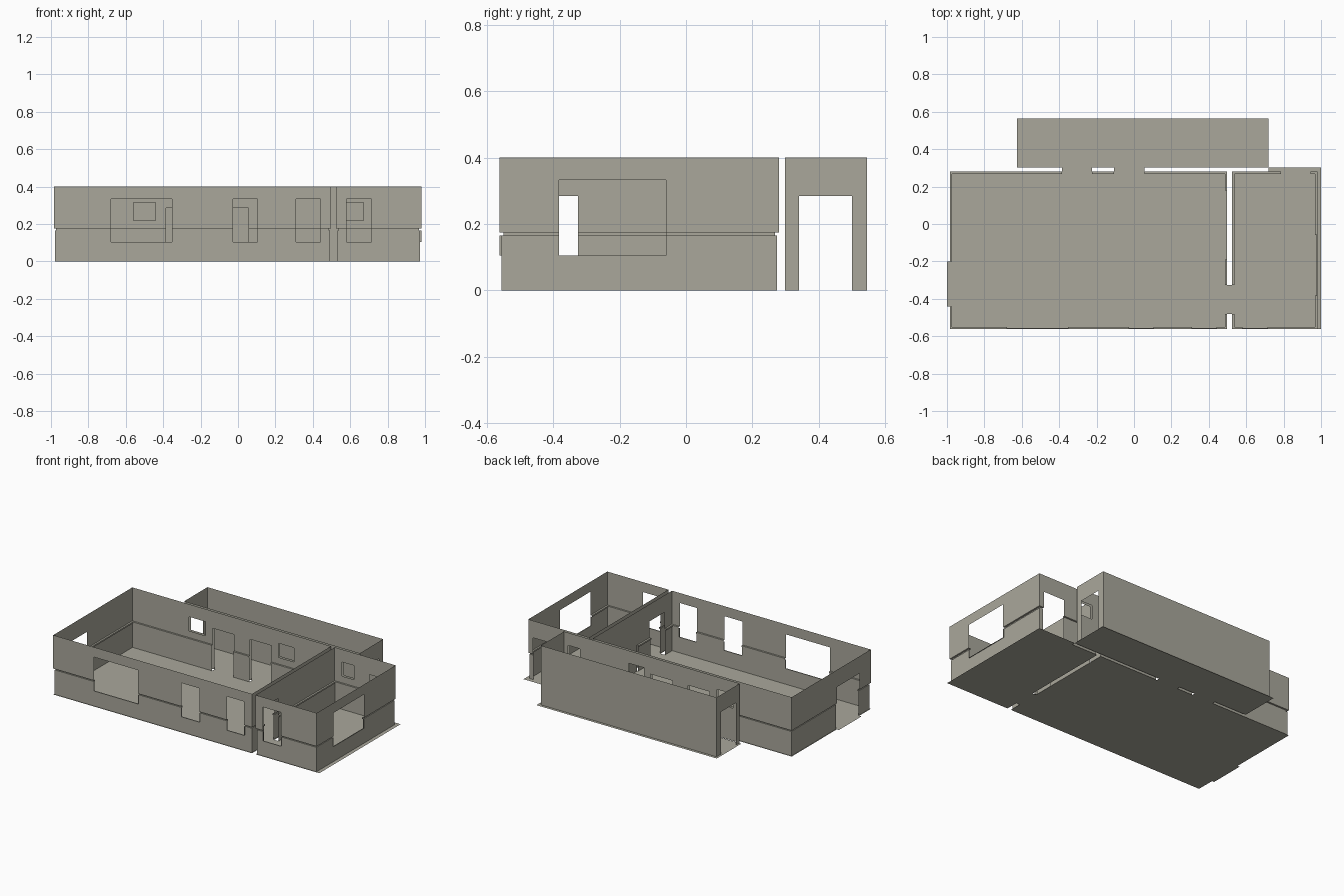
import bpy

cube = bpy.data.objects.get("Cube")
if cube:
    bpy.data.objects.remove(cube, do_unlink=True)

COLOR = (0.40, 0.39, 0.33, 1.0)
plaster = bpy.data.materials.new("warm_grey_plaster")
plaster.use_nodes = True
plaster.diffuse_color = COLOR
plaster.node_tree.nodes["Principled BSDF"].inputs["Base Color"].default_value = COLOR

TOP = 0.40
LEDGE = 0.006
# Wall section as (height, inset into the room): wainscot, rail, upper wall
RAILED = [(0, LEDGE), (0.165, LEDGE), (0.165, 0.012), (0.175, 0.012), (0.175, 0), (TOP, 0)]
PLAIN = [(0, 0), (TOP, 0)]


def build(name, quads):
    verts = [p for q in quads for p in q]
    faces = [tuple(range(i, i + 4)) for i in range(0, len(verts), 4)]
    mesh = bpy.data.meshes.new(name)
    mesh.from_pydata(verts, [], faces)
    mesh.materials.append(plaster)
    obj = bpy.data.objects.new(name, mesh)
    bpy.context.collection.objects.link(obj)
    return obj


def wall(name, axis, pos, a, b, inward, openings=(), section=RAILED, bare=None):
    """Thin wall running a..b along axis, with openings (start, end, bottom, top)."""
    quads = []
    cuts = {a, b}
    for o in openings:
        cuts.update(o[:2])
    if bare:
        cuts.update(bare)
    cuts = sorted(cuts)

    def point(u, z, d):
        u = max(a + d, min(b - d, u))
        v = pos + inward * d
        return (u, v, z) if axis == "x" else (v, u, z)

    def strip(u0, u1, low, high):
        q = [point(u0, *low), point(u1, *low), point(u1, *high), point(u0, *high)]
        flip = (inward > 0) == (axis == "x")
        quads.append(q[::-1] if flip else q)

    for u0, u1 in zip(cuts, cuts[1:]):
        mid = (u0 + u1) / 2
        holes = [o for o in openings if o[0] < mid < o[1]]
        prof = PLAIN if bare and bare[0] < mid < bare[1] else section
        for (z0, d0), (z1, d1) in zip(prof, prof[1:]):
            levels = [z0, z1]
            if z1 > z0:
                levels = sorted({z0, z1} | {z for o in holes for z in o[2:] if z0 < z < z1})
            for lo, hi in zip(levels, levels[1:]):
                if not any(o[2] < (lo + hi) / 2 < o[3] for o in holes):
                    strip(u0, u1, (lo, d0), (hi, d1))

    # Sill and short side returns where a window cuts into the wainscot
    if section is RAILED:
        for u0, u1, z0, z1 in openings:
            if 0 < z0 < 0.165:
                strip(u0, u1, (z0, 0), (z0, LEDGE))
                for u in (u0, u1):
                    quads.append([point(u, z0, 0), point(u, z0, LEDGE),
                                  point(u, 0.165, LEDGE), point(u, 0.165, 0)])
    build(name, quads)


def floor(name, *rects):
    build(name, [[(x0, y0, 0), (x1, y0, 0), (x1, y1, 0), (x0, y1, 0)]
                 for x0, x1, y0, y1 in rects])


def door(a, b):
    return (a, b, 0, 0.285)


def window(a, b):
    return (a, b, 0.105, 0.333)


def hatch(a, b):
    return (a, b, 0.22, 0.315)


# Shared openings
FRONT, BACK = -0.562, 0.28
MAIN_L, MAIN_R = -0.984, 0.498
SIDE_L, SIDE_R = 0.525, 0.98
hall_doors = [door(-0.385, -0.225), door(-0.107, 0.055)]
main_hatches = [hatch(-0.56, -0.44), hatch(0.105, 0.22)]
side_hatch = hatch(0.58, 0.67)
room_door = door(-0.48, -0.325)

# Main room
wall("main_front_wall", "x", FRONT, MAIN_L, MAIN_R, 1,
     [window(-0.68, -0.352), window(-0.028, 0.105), window(0.31, 0.44)])
wall("main_back_wall", "x", BACK, MAIN_L, MAIN_R, -1, hall_doors + main_hatches)
wall("main_end_wall", "y", MAIN_L, FRONT, BACK, 1, [door(-0.44, -0.20)])
wall("main_partition", "y", MAIN_R, FRONT, BACK, -1, [room_door], bare=(-0.19, 0.18))

# Side room
wall("side_front_wall", "x", FRONT, SIDE_L, SIDE_R, 1, [window(0.58, 0.715)])
wall("side_back_wall", "x", BACK, SIDE_L, SIDE_R, -1, [side_hatch, door(0.785, 0.945)])
wall("side_end_wall", "y", SIDE_R, FRONT, BACK, -1, [window(-0.382, -0.06)])
wall("side_partition", "y", SIDE_L, FRONT, BACK, 1, [room_door])

# Corridor behind the rooms
HALL_L, HALL_R, HALL_F, HALL_B = -0.61, 0.70, 0.299, 0.546
wall("corridor_front_wall", "x", HALL_F, HALL_L, HALL_R, 1,
     hall_doors + main_hatches + [side_hatch], PLAIN)
wall("corridor_back_wall", "x", HALL_B, HALL_L, HALL_R, -1, (), PLAIN)
for label, x, side in (("right", HALL_L, 1), ("left", HALL_R, -1)):
    wall("corridor_end_wall_" + label, "y", x, HALL_F, HALL_B, side,
         [door(0.34, 0.50)], PLAIN)

# Floors, with thresholds bridging the wall gaps at the doors
floor("main_floor", (MAIN_L, MAIN_R, FRONT, BACK))
floor("side_floor", (SIDE_L, 1.0, FRONT, BACK), (0.72, 1.0, BACK, 0.303))
floor("corridor_floor", (-0.625, 0.72, 0.303, 0.565))
floor("thresholds", (-1.0, MAIN_L, -0.44, -0.20), (MAIN_R, SIDE_L, -0.48, -0.325),
      *[(d[0], d[1], BACK, 0.303) for d in hall_doors])
